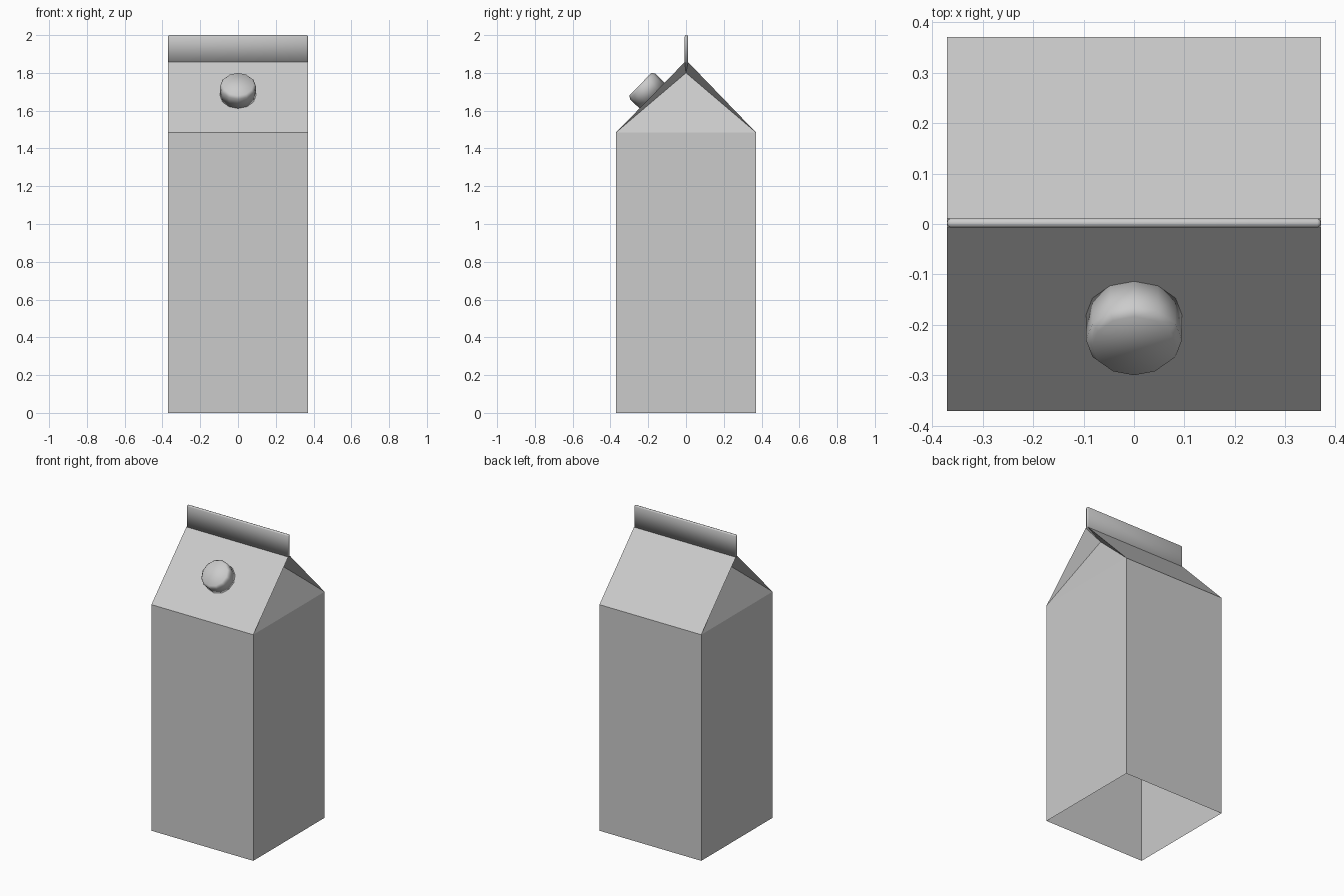
import bpy, bmesh
from math import cos, sin, tau
from mathutils import Vector

if "Cube" in bpy.data.objects:
    bpy.data.objects.remove(bpy.data.objects["Cube"])

W, SHOULDER, RIDGE = 0.37, 1.485, 1.857   # half width, shoulder height, ridge height
FIN_BACK, FIN_FRONT = 0.011, -0.007


def finish(bm, name):
    mesh = bpy.data.meshes.new(name)
    bmesh.ops.recalc_face_normals(bm, faces=bm.faces)
    bm.to_mesh(mesh)
    bm.free()
    obj = bpy.data.objects.new(name, mesh)
    bpy.context.collection.objects.link(obj)
    return obj


# Carton: open-bottomed square tube, sloped roof and tucked-in gables
bm = bmesh.new()
corners = [(-W, -W), (W, -W), (W, W), (-W, W)]
low = [bm.verts.new((x, y, 0)) for x, y in corners]
top = [bm.verts.new((x, y, SHOULDER)) for x, y in corners]
ridge = [bm.verts.new((x, FIN_FRONT if y < 0 else FIN_BACK, RIDGE)) for x, y in corners]
for i in range(4):
    j = (i + 1) % 4
    bm.faces.new((low[i], low[j], top[j], top[i]))
for i, j in ((0, 1), (2, 3)):
    bm.faces.new((top[i], top[j], ridge[j], ridge[i]))
for i, j, side in ((1, 2, 1), (3, 0, -1)):
    tuck = bm.verts.new((side * 0.26, 0, 1.80))
    bm.faces.new((top[i], top[j], tuck))
    bm.faces.new((top[j], ridge[j], tuck))
    bm.faces.new((ridge[j], ridge[i], tuck))
    bm.faces.new((ridge[i], top[i], tuck))
finish(bm, "carton")

# Sealed fin along the ridge, with softened top and ends
bm = bmesh.new()
bmesh.ops.create_cube(bm, size=1)
for v in bm.verts:
    v.co = (v.co.x * 2 * W,
            FIN_BACK if v.co.y > 0 else FIN_FRONT,
            2.0 if v.co.z > 0 else RIDGE - 0.002)
edges = [e for e in bm.edges if all(v.co.z > 1.9 for v in e.verts)]
edges += [e for e in bm.edges if abs(e.verts[0].co.z - e.verts[1].co.z) > 0.1]
bmesh.ops.bevel(bm, geom=edges, offset=0.007, segments=2, profile=0.5, affect='EDGES')
fin = finish(bm, "top_fin")

# Twelve-sided screw cap, standing square to the front slope
bm = bmesh.new()
rings = []
for radius, h in ((0.095, -0.004), (0.095, 0.07), (0.083, 0.086)):
    rings.append([bm.verts.new((radius * cos(tau * k / 12), radius * sin(tau * k / 12), h))
                  for k in range(12)])
for a, b in zip(rings, rings[1:]):
    for k in range(12):
        n = (k + 1) % 12
        bm.faces.new((a[k], a[n], b[n], b[k]))
bm.faces.new(rings[-1])
bm.faces.new(rings[0][::-1])
cap = finish(bm, "screw_cap")
normal = Vector((0, -(RIDGE - SHOULDER), W + FIN_FRONT))
cap.rotation_euler = normal.to_track_quat('Z', 'Y').to_euler()
cap.location = (0, -0.18, 1.68)
for poly in cap.data.polygons:
    poly.use_smooth = True

# Smooth the fin's rounded edges
for poly in fin.data.polygons:
    poly.use_smooth = True
